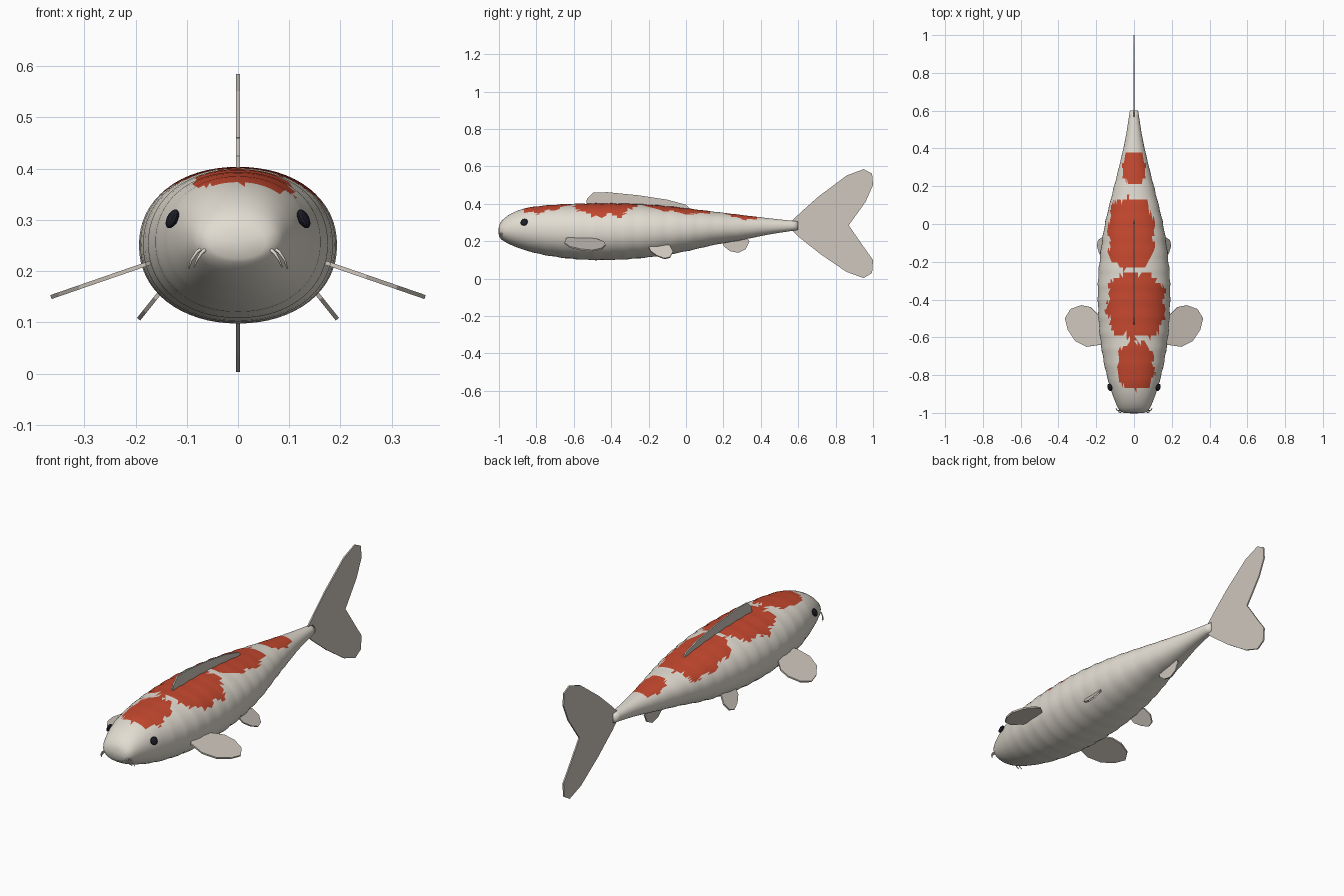
import bpy, bmesh, math, random
from mathutils import Vector

random.seed(4)
cube = bpy.data.objects.get("Cube")
if cube:
    bpy.data.objects.remove(cube)


def material(name, rgb, rough=0.6):
    m = bpy.data.materials.new(name)
    m.use_nodes = True
    m.diffuse_color = (*rgb, 1)
    node = m.node_tree.nodes["Principled BSDF"]
    node.inputs["Base Color"].default_value = (*rgb, 1)
    node.inputs["Roughness"].default_value = rough
    return m


WHITE = material("pearl white", (0.76, 0.72, 0.64))
RED = material("orange red", (0.56, 0.065, 0.028))
FIN = material("fin grey", (0.62, 0.57, 0.51))
BLACK = material("eye black", (0.012, 0.012, 0.02))


def finish(bm, name, mats, smooth):
    bmesh.ops.recalc_face_normals(bm, faces=bm.faces)
    for f in bm.faces:
        f.smooth = smooth
    mesh = bpy.data.meshes.new(name)
    bm.to_mesh(mesh)
    bm.free()
    for m in mats:
        mesh.materials.append(m)
    ob = bpy.data.objects.new(name, mesh)
    bpy.context.collection.objects.link(ob)
    return ob


# Body stations: y, half width, belly z, back z
STATIONS = [
    (-1.0, 0.055, 0.225, 0.285), (-0.985, 0.078, 0.208, 0.31),
    (-0.94, 0.1, 0.182, 0.345), (-0.86, 0.128, 0.152, 0.376),
    (-0.75, 0.156, 0.125, 0.391), (-0.6, 0.18, 0.105, 0.4),
    (-0.45, 0.19, 0.099, 0.402), (-0.3, 0.19, 0.105, 0.4),
    (-0.15, 0.177, 0.12, 0.391), (0.0, 0.154, 0.146, 0.376),
    (0.15, 0.118, 0.18, 0.358), (0.3, 0.08, 0.207, 0.34),
    (0.45, 0.046, 0.237, 0.322), (0.6, 0.022, 0.26, 0.306)]


def section(y):
    """Smoothly interpolated half width, belly and back at y."""
    i = 0
    while i < len(STATIONS) - 2 and STATIONS[i + 1][0] < y:
        i += 1

    def slope(k, c):
        a, b = STATIONS[max(k - 1, 0)], STATIONS[min(k + 1, len(STATIONS) - 1)]
        return (b[c] - a[c]) / (b[0] - a[0])
    p, q = STATIONS[i], STATIONS[i + 1]
    h = q[0] - p[0]
    t = (y - p[0]) / h
    s = t * t * (3 - 2 * t)
    return [p[c] * (1 - s) + q[c] * s + h * slope(i, c) * t * (1 - t) ** 2
            - h * slope(i + 1, c) * t * t * (1 - t) for c in (1, 2, 3)]


# Red patches: centre x, centre y, half width, half length
PATCHES = [(0.01, -0.75, 0.098, 0.12), (0.01, -0.43, 0.152, 0.17),
           (-0.015, -0.05, 0.122, 0.185), (0.0, 0.295, 0.06, 0.085)]


def build_body():
    bm = bmesh.new()
    sides, rows = 64, 56
    ys = [-1.0, -0.993, -0.985, -0.97] + [-0.95 + 1.55 * i / rows for i in range(rows + 1)]
    rings = []
    for y in ys:
        w, lo, hi = section(y)
        fade = max(0, min(1, (y + 0.95) * 5, (0.5 - y) * 4))
        k = 1 + 0.012 * fade * math.sin(math.tau * y / 0.085)
        ring = []
        for j in range(sides):
            a = math.tau * j / sides
            c, s = math.cos(a), math.sin(a)
            x = math.copysign(abs(c) ** 0.94, c) * w * k
            z = (lo + hi) / 2 + math.copysign(abs(s) ** 0.94, s) * (hi - lo) / 2 * k
            ring.append(bm.verts.new((x, y, z)))
        rings.append(ring)
    for a, b in zip(rings, rings[1:]):
        for j in range(sides):
            n = (j + 1) % sides
            bm.faces.new((a[j], a[n], b[n], b[j]))
    # Rounded snout and flat tail stump
    tip = bm.verts.new((0, -1.003, 0.256))
    for j in range(sides):
        bm.faces.new((tip, rings[0][(j + 1) % sides], rings[0][j]))
    bm.faces.new(rings[-1])
    bmesh.ops.triangulate(bm, faces=[f for f in bm.faces if len(f.verts) == 4])
    # Ragged red patches on the back
    for f in bm.faces:
        c = f.calc_center_median()
        if c.z < sum(section(c.y)[1:]) / 2:
            continue
        for px, py, w, l in PATCHES:
            u, v = (c.x - px) / w, (c.y - py) / l
            ang = math.atan2(v, u)
            wobble = 0.07 * math.sin(9 * ang + py * 20) + random.uniform(-0.06, 0.06)
            if abs(u) ** 2.8 + abs(v) ** 2.8 < 1 + wobble * 2:
                f.material_index = 1
    return finish(bm, "body", [WHITE, RED], True)


def fin(name, points, normal, thickness):
    """Flat plate through the outline, thickened along its normal."""
    bm = bmesh.new()
    off = Vector(normal).normalized() * thickness / 2
    a = [bm.verts.new(Vector(p) + off) for p in points]
    b = [bm.verts.new(Vector(p) - off) for p in points]
    bm.faces.new(a)
    bm.faces.new(b[::-1])
    for i in range(len(a)):
        n = (i + 1) % len(a)
        bm.faces.new((a[i], b[i], b[n], a[n]))
    finish(bm, name, [FIN], False)


build_body()

# Fins on the centre line, outlines as (y, z)
MIDDLE_FINS = {
    "tail_fin": [(0.54, 0.285), (0.62, 0.36), (0.71, 0.44), (0.86, 0.552), (0.95, 0.585),
                 (0.995, 0.562), (1.0, 0.5), (0.96, 0.41), (0.87, 0.285), (0.96, 0.155),
                 (1.0, 0.1), (0.995, 0.03), (0.95, 0.003), (0.86, 0.035), (0.72, 0.13), (0.6, 0.225)],
    "dorsal_fin": [(-0.535, 0.38), (-0.53, 0.425), (-0.495, 0.46), (-0.42, 0.462), (-0.25, 0.445),
                   (-0.1, 0.422), (0.0, 0.395), (0.035, 0.36), (-0.25, 0.37)],
    "anal_fin": [(0.19, 0.23), (0.2, 0.175), (0.235, 0.147), (0.28, 0.138),
                 (0.32, 0.158), (0.34, 0.2), (0.31, 0.24)]}
for name, outline in MIDDLE_FINS.items():
    fin(name, [(0, y, z) for y, z in outline], (1, 0, 0), 0.007)

# Paired fins, outlines as (x, y), sloping down and outward
PECTORAL = [(0.14, -0.6), (0.18, -0.64), (0.25, -0.65), (0.31, -0.62), (0.35, -0.56),
            (0.365, -0.5), (0.335, -0.45), (0.28, -0.43), (0.23, -0.44), (0.19, -0.48), (0.14, -0.54)]
PELVIC = [(0.125, -0.18), (0.14, -0.2), (0.162, -0.19), (0.182, -0.155), (0.194, -0.115),
          (0.188, -0.085), (0.165, -0.07), (0.14, -0.085), (0.125, -0.12)]
# Barbels on each side of the mouth
BARBELS = [[(0.062, -0.975, 0.25), (0.08, -0.988, 0.238), (0.091, -0.985, 0.222), (0.096, -0.975, 0.205)],
           [(0.06, -0.985, 0.245), (0.072, -0.998, 0.235), (0.08, -0.995, 0.222), (0.086, -0.985, 0.208)]]

for side, s in (("left", 1), ("right", -1)):
    fin(side + "_pectoral_fin", [(s * x, y, 0.215 - 0.345 * (x - 0.175)) for x, y in PECTORAL],
        (s * 0.345, 0, 1), 0.008)
    fin(side + "_pelvic_fin", [(s * x, y, 0.155 - 1.25 * (x - 0.155)) for x, y in PELVIC],
        (s * 1.25, 0, 1), 0.008)

    # Eye: flattened ball lying on the cheek
    bpy.ops.mesh.primitive_uv_sphere_add(segments=12, ring_count=8, radius=0.02,
                                         location=(s * 0.128, -0.865, 0.302))
    eye = bpy.context.object
    eye.name = side + "_eye"
    eye.scale = (0.5, 1, 1)
    eye.rotation_euler = (0, -s * 0.45, s * -0.3)
    eye.data.materials.append(BLACK)

    for i, path in enumerate(BARBELS):
        curve = bpy.data.curves.new("barbel", "CURVE")
        curve.dimensions = "3D"
        curve.bevel_depth = 0.004
        curve.bevel_resolution = 2
        curve.use_fill_caps = True
        spline = curve.splines.new("POLY")
        spline.points.add(len(path) - 1)
        for k, (x, y, z) in enumerate(path):
            spline.points[k].co = (s * x, y, z, 1)
            spline.points[k].radius = 1 - 0.2 * k
        curve.materials.append(WHITE)
        ob = bpy.data.objects.new(f"{side}_barbel_{i + 1}", curve)
        bpy.context.collection.objects.link(ob)
